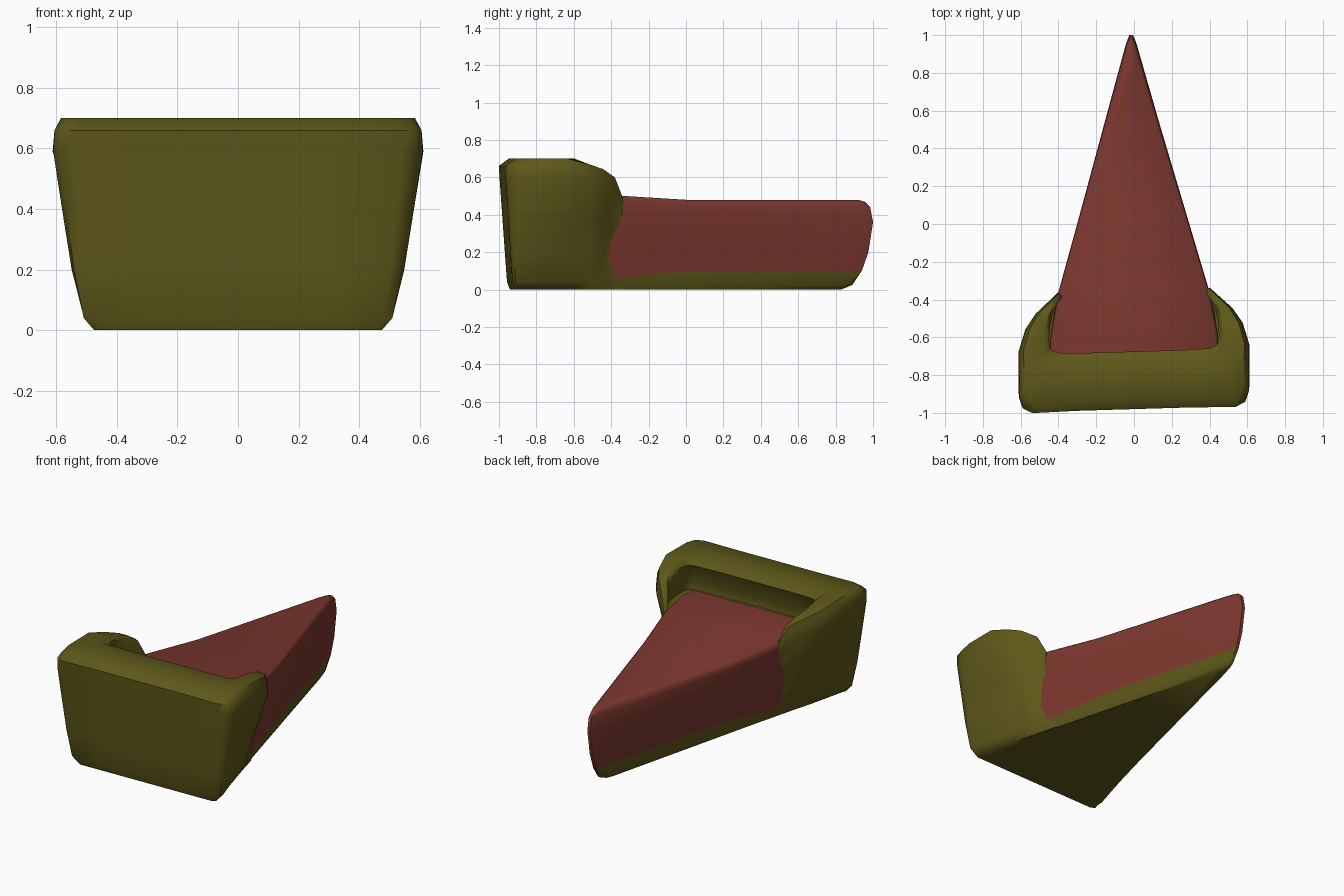
import bpy, bmesh

if "Cube" in bpy.data.objects:
    bpy.data.objects.remove(bpy.data.objects["Cube"])


def material(name, color):
    m = bpy.data.materials.new(name)
    m.diffuse_color = (*color, 1)
    m.use_nodes = True
    m.node_tree.nodes["Principled BSDF"].inputs["Base Color"].default_value = m.diffuse_color
    return m


def lerp(a, b, t):
    return a + (b - a) * t


def loft(name, rings, mat):
    """Skin a list of closed rings and cap both ends."""
    bm = bmesh.new()
    rows = [[bm.verts.new(p) for p in ring] for ring in rings]
    n = len(rows[0])
    for a, b in zip(rows, rows[1:]):
        for i in range(n):
            j = (i + 1) % n
            bm.faces.new((a[i], a[j], b[j], b[i]))
    caps = [bm.faces.new(rows[0]), bm.faces.new(rows[-1])]
    bmesh.ops.triangulate(bm, faces=caps)
    bmesh.ops.recalc_face_normals(bm, faces=bm.faces)
    me = bpy.data.meshes.new(name)
    bm.to_mesh(me)
    bm.free()
    me.materials.append(mat)
    ob = bpy.data.objects.new(name, me)
    bpy.context.collection.objects.link(ob)
    bpy.ops.object.select_all(action='DESELECT')
    bpy.context.view_layer.objects.active = ob
    ob.select_set(True)
    bpy.ops.object.shade_smooth_by_angle(angle=0.9)
    return ob


olive = material("crust_olive", (0.112, 0.096, 0.010))
red = material("filling_red", (0.2, 0.039, 0.028))

# Raised crust: stations round the U (outer xy, inner xy, bottom xy, top z)
half = [
    (0.00, -0.980, 0.00, -0.675, 0.00, -0.94, 0.70),
    (0.30, -0.980, 0.25, -0.675, 0.30, -0.94, 0.70),
    (0.54, -0.985, 0.40, -0.670, 0.45, -0.94, 0.70),
    (0.59, -0.960, 0.43, -0.660, 0.475, -0.925, 0.70),
    (0.61, -0.90, 0.445, -0.64, 0.465, -0.89, 0.70),
    (0.612, -0.66, 0.45, -0.60, 0.41, -0.66, 0.70),
    (0.575, -0.54, 0.445, -0.53, 0.373, -0.53, 0.67),
    (0.52, -0.46, 0.43, -0.46, 0.352, -0.45, 0.645),
    (0.445, -0.39, 0.405, -0.41, 0.337, -0.39, 0.60),
    (0.402, -0.35, 0.38, -0.37, 0.325, -0.345, 0.50),
]
# Outer profile: height, blend from bottom to top outline (front part, arms)
outer = [(0, 0, 0), (0.04, 0.3, 0.12), (0.2, 0.58, 0.36), (0.4, 0.8, 0.7),
         (0.59, 1, 1), (0.66, 0.97, 0.97)]


def section(s, side):
    ox, oy, ix, iy, bx, by, zt = s
    pts = []
    for z, front, arm in outer:
        t = arm if oy > -0.7 else front
        y = lerp(by, oy, z / 0.66)
        if z == 0 and oy < -0.9:
            y += 0.012
        if oy > -0.4 and 0.1 < z < 0.5:   # arm ends are slightly hollowed
            y -= 0.04
        pts.append((lerp(bx, ox, t), y, z * zt / 0.7))
    # Rim top, then undercut inner wall (blend outer to inner, height fraction)
    for k, f in [(0.17, 1), (0.82, 1), (1, 0.86), (0.8, 0.25), (0.82, 0.05), (1.1, 0)]:
        pts.append((lerp(ox, ix, k), lerp(oy, iy, k), lerp(0.475, zt, f)))
    pts.append((ix * 0.75, iy, 0))
    # The front is turned a touch, so the left side sits further forward
    return [(side * x, y + 0.03 * side * x, z) for x, y, z in pts]


loft("raised_crust",
     [section(s, -1) for s in reversed(half[1:])] + [section(s, 1) for s in half], olive)


# Wedge outlines: half width at the rim, tip y, height at the rim and ahead of it
def outline(level):
    w, tip, z_back, z_front = level
    right = [(w + 0.04, -0.69, z_back), (w + 0.045, -0.60, z_back), (w, -0.36, z_back),
             (lerp(w, 0.015, 0.36 / (tip + 0.36)), 0, z_front),
             (0.028, tip - 0.045, z_front), (0.010, tip, z_front)]

    def place(x, y, z):
        return (x - 0.015 * max(0, y + 0.36) / 1.36, y + 0.03 * x * (y < -0.4), z)
    return [place(*p) for p in right] + [place(-x, y, z) for x, y, z in reversed(right)]


levels = [
    (0.325, 0.83, 0, 0),
    (0.338, 0.89, 0.025, 0.025),
    (0.348, 0.94, 0.06, 0.10),
    (0.365, 0.975, 0.18, 0.20),
    (0.390, 1.00, 0.35, 0.36),
    (0.400, 0.985, 0.46, 0.44),
    (0.398, 0.96, 0.49, 0.468),
    (0.387, 0.92, 0.502, 0.48),
]
loft("bottom_crust", [outline(l) for l in levels[:3]], olive)
loft("filling", [outline(l) for l in levels[2:]], red)
